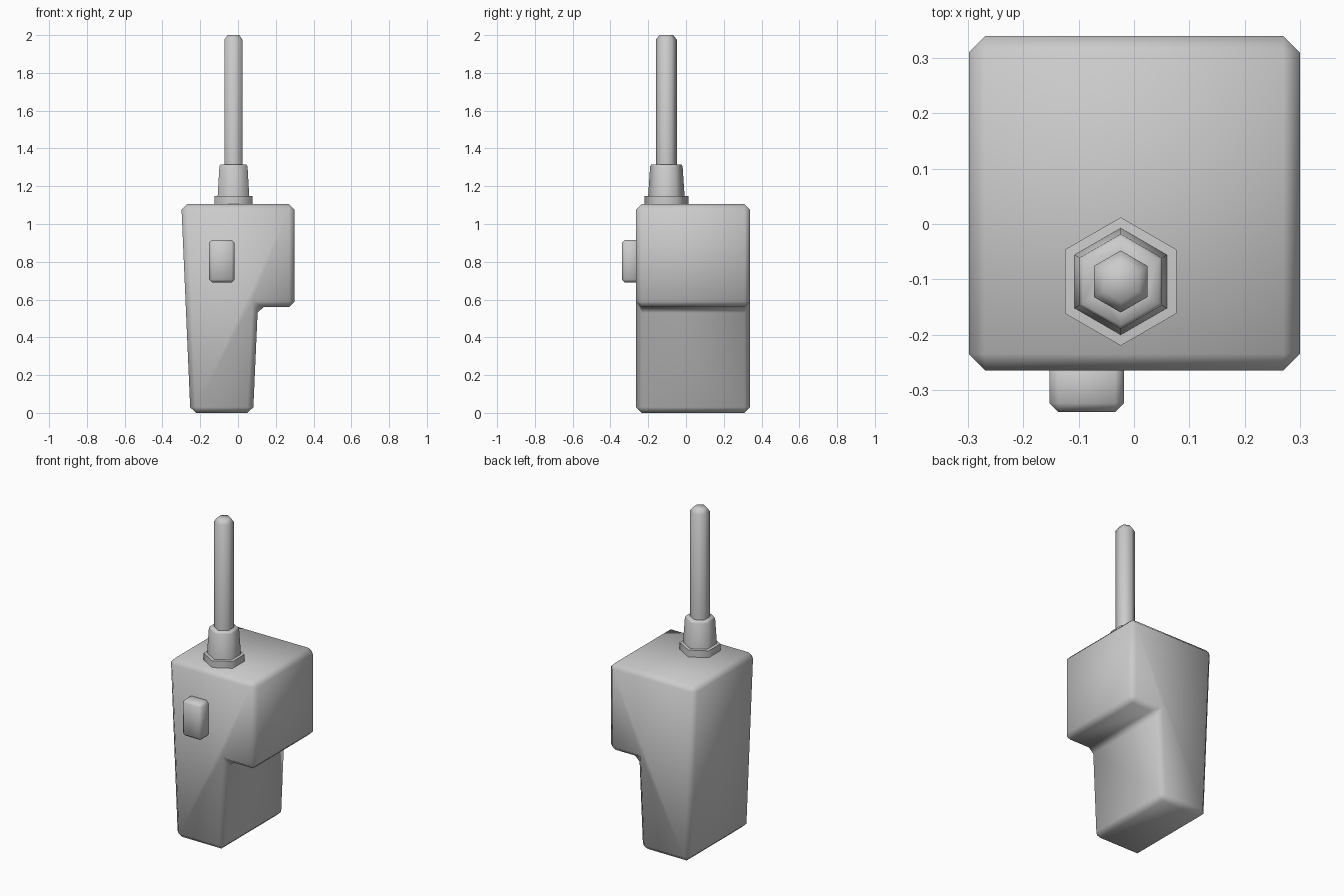
import bpy, bmesh, math

if "Cube" in bpy.data.objects:
    bpy.data.objects.remove(bpy.data.objects["Cube"])


def finish(name, bm, bevel=0.0, angle=None):
    bmesh.ops.recalc_face_normals(bm, faces=bm.faces)
    if bevel:
        bmesh.ops.bevel(bm, geom=list(bm.edges), offset=bevel, segments=1,
                        affect='EDGES', profile=0.5)
    for f in bm.faces:
        f.smooth = True
    mesh = bpy.data.meshes.new(name)
    bm.to_mesh(mesh)
    bm.free()
    ob = bpy.data.objects.new(name, mesh)
    bpy.context.collection.objects.link(ob)
    if angle:
        bpy.ops.object.select_all(action='DESELECT')
        ob.select_set(True)
        bpy.context.view_layer.objects.active = ob
        bpy.ops.object.shade_smooth_by_angle(angle=math.radians(angle))
    return ob


def extruded(name, profile, y0, y1, bevel):
    """Front (x, z) outline extruded along y with chamfered edges."""
    bm = bmesh.new()
    face = bm.faces.new([bm.verts.new((x, y0, z)) for x, z in profile])
    new = bmesh.ops.extrude_face_region(bm, geom=[face])['geom']
    verts = [v for v in new if isinstance(v, bmesh.types.BMVert)]
    bmesh.ops.translate(bm, verts=verts, vec=(0, y1 - y0, 0))
    return finish(name, bm, bevel)


def hex_lathe(name, profile, angle):
    """Six-sided turned part around the antenna axis, from (radius, z) rings."""
    cx, cy = -0.024, -0.104
    bm = bmesh.new()
    rings = []
    for r, z in profile:
        rings.append([bm.verts.new((cx + r * math.sin(i * math.pi / 3),
                                    cy + r * math.cos(i * math.pi / 3), z))
                      for i in range(6)])
    for a, b in zip(rings, rings[1:]):
        for i in range(6):
            j = (i + 1) % 6
            bm.faces.new((a[i], a[j], b[j], b[i]))
    bm.faces.new(rings[0])
    bm.faces.new(rings[-1])
    return finish(name, bm, angle=angle)


# Handset body with narrower tapered grip
extruded("body", [(-0.30, 1.105), (0.30, 1.105), (0.30, 0.56), (0.105, 0.56),
                  (0.08, 0.0), (-0.252, 0.0)], -0.265, 0.34, 0.03)

# Talk button on the front
extruded("talk_button", [(-0.153, 0.69), (-0.018, 0.69), (-0.018, 0.916),
                         (-0.153, 0.916)], -0.34, -0.24, 0.016)

# Antenna: flange, tapered collar and rod
hex_lathe("antenna_flange", [(0.116, 1.09), (0.116, 1.148), (0.09, 1.15)], 65)
hex_lathe("antenna_collar", [(0.097, 1.14), (0.086, 1.305), (0.080, 1.315),
                             (0.05, 1.315)], 65)
hex_lathe("antenna_rod", [(0.056, 1.29), (0.056, 1.975), (0.036, 2.0)], 75)
